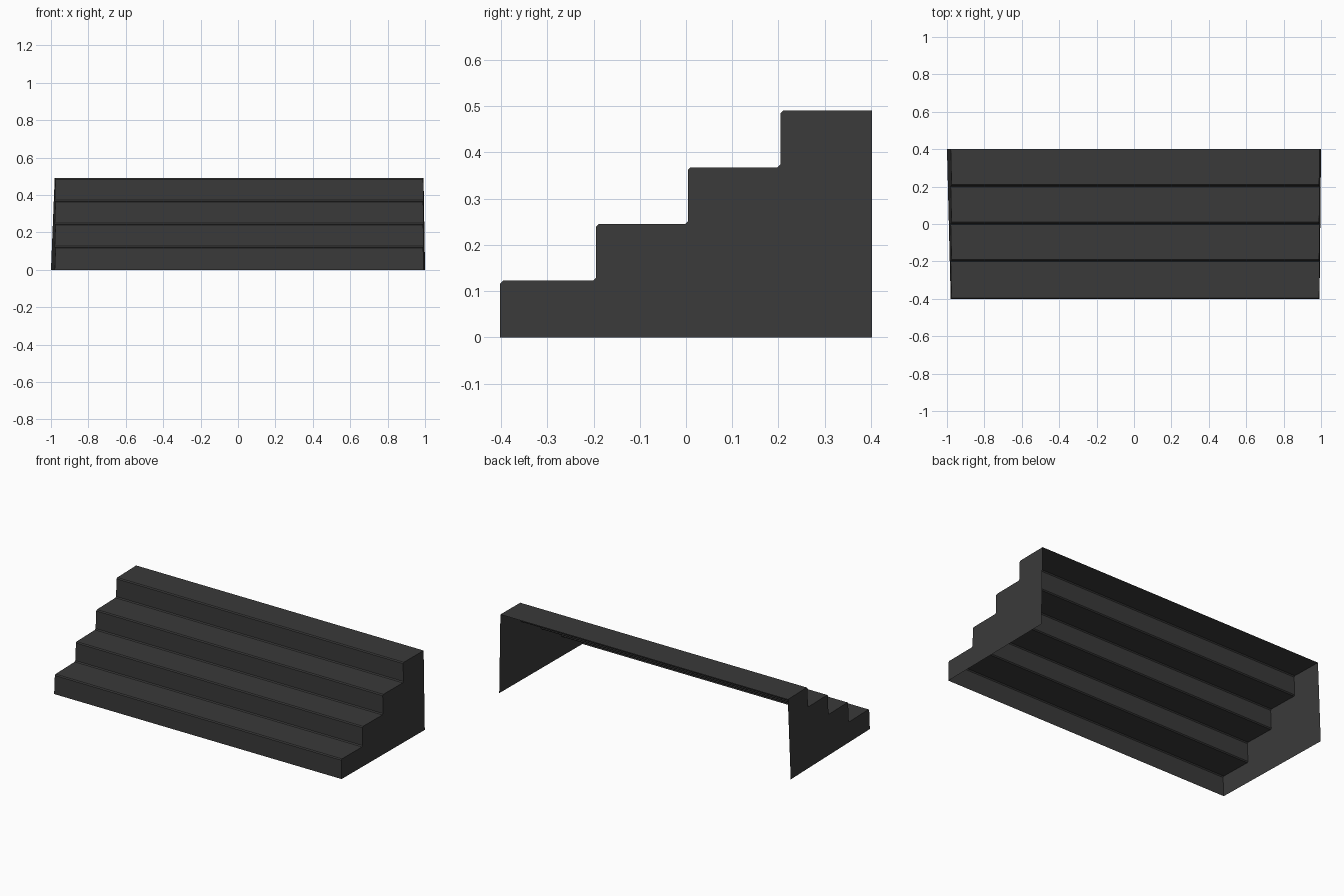
import bpy
from mathutils import Vector

if "Cube" in bpy.data.objects:
    bpy.data.objects.remove(bpy.data.objects["Cube"])

STEPS, RISE, DEPTH, CH = 4, 0.1225, 0.804, 0.006
RISER_Y = [-0.402, -0.195, 0.004, 0.204, 0.402]
HEIGHT = STEPS * RISE


def stair_profile():
    """Stepped line (y, z) with small chamfers at every nose and inner corner."""
    raw = [Vector((RISER_Y[0], 0))]
    for i in range(STEPS):
        z = (i + 1) * RISE
        raw += [Vector((RISER_Y[i], z)), Vector((RISER_Y[i + 1], z))]
    pts = [raw[0]]
    for a, b, c in zip(raw, raw[1:], raw[2:]):
        pts += [b + (a - b).normalized() * CH, b + (c - b).normalized() * CH]
    return pts + [raw[-1]]


def end_x(side, y, z):
    """Side panels flare out slightly towards the lower back corner."""
    flare = (y + DEPTH / 2) / DEPTH - z / HEIGHT
    return -0.98 - 0.02 * flare if side < 0 else 0.992 + 0.008 * flare


def add_object(name, verts, faces):
    mesh = bpy.data.meshes.new(name)
    mesh.from_pydata(verts, [], faces)
    mesh.materials.append(dark)
    obj = bpy.data.objects.new(name, mesh)
    bpy.context.collection.objects.link(obj)
    return obj


dark = bpy.data.materials.new("dark_grey")
dark.diffuse_color = (0.042, 0.042, 0.042, 1)
dark.use_nodes = True
dark.node_tree.nodes["Principled BSDF"].inputs["Base Color"].default_value = dark.diffuse_color

profile = stair_profile()
n = len(profile)

# Folded sheet of treads and risers, open at the back and underneath
sheet = [(end_x(s, y, z), y, z) for s in (-1, 1) for y, z in profile]
add_object("treads_and_risers", sheet,
           [(i, n + i, n + i + 1, i + 1) for i in range(n - 1)])

# Thin stepped panels closing both ends
outline = profile + [Vector((RISER_Y[-1], 0))]
for side, name in ((-1, "left_side_panel"), (1, "right_side_panel")):
    order = list(range(len(outline)))
    if side > 0:
        order.reverse()
    add_object(name, [(end_x(side, y, z), y, z) for y, z in outline], [order])
